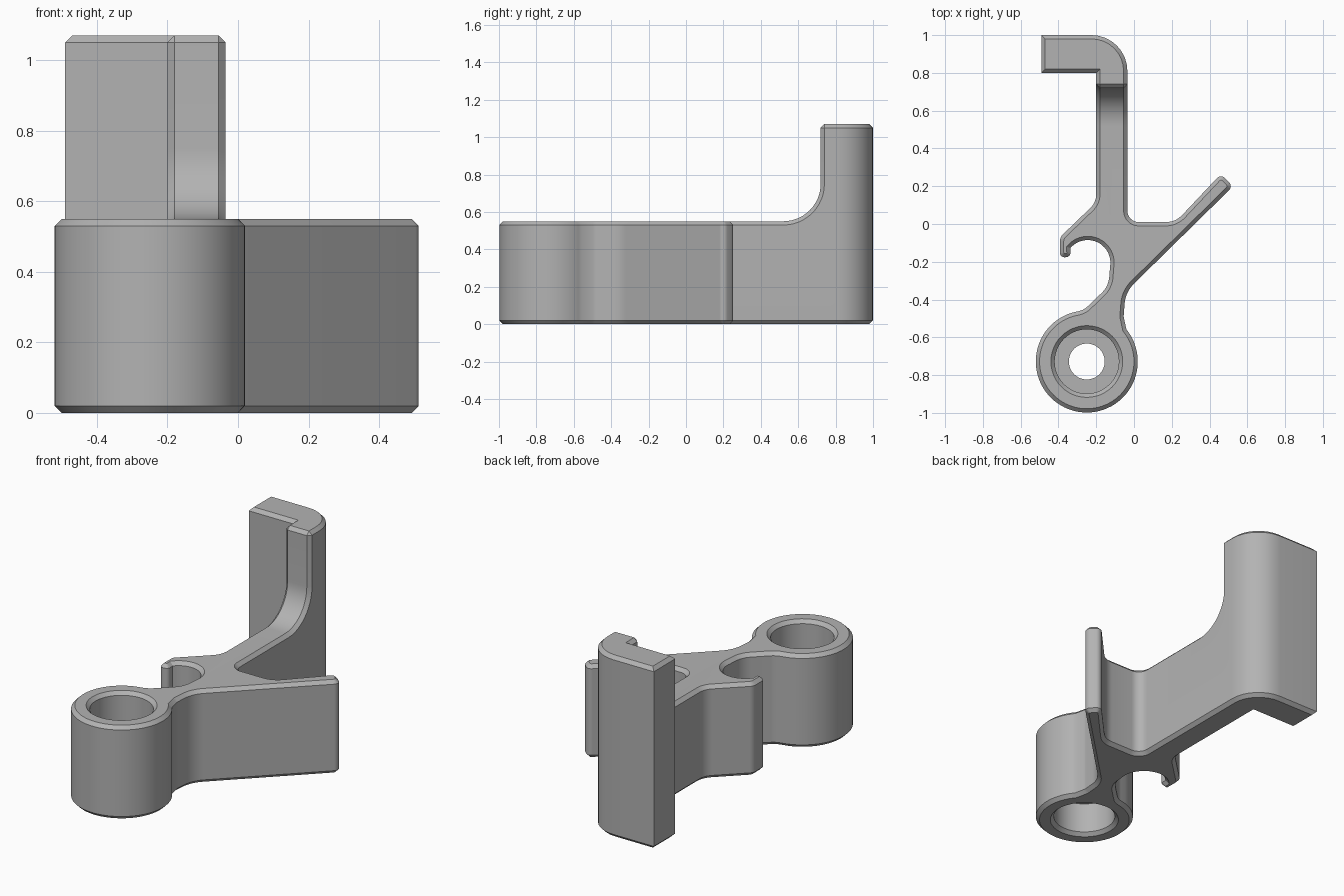
import bpy, bmesh, math
from mathutils import Vector

if "Cube" in bpy.data.objects:
    bpy.data.objects.remove(bpy.data.objects["Cube"])

BASE_H, TOP_H, CHAMFER = 0.55, 1.07, 0.02
RING = Vector((-0.25, -0.728))


def arc(center, r, a0, a1, n):
    """Points on an arc, angles in degrees."""
    angles = [math.radians(a0 + (a1 - a0) * i / n) for i in range(n + 1)]
    return [(center[0] + r * math.cos(a), center[1] + r * math.sin(a)) for a in angles]


def fillet(corners, n=8):
    """Round each (x, y, radius) corner of a closed outline."""
    out = []
    for i, (x, y, r) in enumerate(corners):
        p = Vector((x, y))
        if r == 0:
            out.append((x, y))
            continue
        d1 = Vector(corners[i - 1][:2]) - p
        d2 = Vector(corners[(i + 1) % len(corners)][:2]) - p
        limit = 0.48 * min(d1.length, d2.length)
        d1.normalize()
        d2.normalize()
        half = d1.angle(d2) / 2
        t = min(r / math.tan(half), limit)
        c = p + (d1 + d2).normalized() * (t / math.cos(half))
        u, v = p + d1 * t - c, p + d2 * t - c
        a0, a1 = math.atan2(u.y, u.x), math.atan2(v.y, v.x)
        sweep = (a1 - a0 + math.pi) % (2 * math.pi) - math.pi
        out += arc(c, u.length, math.degrees(a0), math.degrees(a0 + sweep), n)
    return out


def prism(name, points, lo, hi, along_x=False):
    """Extrude a 2D outline along z, or along x for a (y, z) outline."""
    bm = bmesh.new()
    place = (lambda a, b: (lo, a, b)) if along_x else (lambda a, b: (a, b, lo))
    face = bm.faces.new([bm.verts.new(place(a, b)) for a, b in points])
    new = bmesh.ops.extrude_face_region(bm, geom=[face])["geom"]
    shift = (hi - lo, 0, 0) if along_x else (0, 0, hi - lo)
    bmesh.ops.translate(bm, verts=[g for g in new if isinstance(g, bmesh.types.BMVert)], vec=shift)
    bmesh.ops.recalc_face_normals(bm, faces=bm.faces[:])
    mesh = bpy.data.meshes.new(name)
    bm.to_mesh(mesh)
    bm.free()
    obj = bpy.data.objects.new(name, mesh)
    bpy.context.scene.collection.objects.link(obj)
    return obj


def sharp(points):
    return [(x, y, 0) for x, y in points]


# Plan outline: ring, diagonal strut, hooked arm, clip socket
corners = sharp(arc(RING, 0.27, 107, 399, 64))
corners += [(-0.055, -0.49, 0.05), (-0.045, -0.36, 0.2),
            (0.525, 0.2, 0.03), (0.46, 0.265, 0.03),
            (0.22, 0.01, 0.12), (-0.035, 0.01, 0.06),
            (-0.035, 1, 0.19), (-0.49, 1, 0), (-0.49, 0.8, 0), (-0.2, 0.8, 0),
            (-0.2, 0.115, 0.1), (-0.392, -0.07, 0.05),
            (-0.392, -0.18, 0.03), (-0.335, -0.172, 0.026)]
corners += sharp(arc((-0.245, -0.205), 0.12, 140, -10, 20))
corners += [(-0.135, -0.33, 0.15), (-0.265, -0.455, 0.1)]
bracket = prism("hooked_bracket", fillet(corners), 0, TOP_H)

# Cutters: low deck with curved rise to the arm, two bores, through hole
deck = [(-1.2, BASE_H)] + arc((0.52, BASE_H + 0.2), 0.2, -90, 0, 12)
deck += [(0.72, 1.3), (-1.2, 1.3)]
cutters = [prism("deck_cutter", deck, -1, 1, along_x=True)]
for name, r, lo, hi in (("upper_bore_cutter", 0.17, 0.35, 0.8),
                        ("lower_bore_cutter", 0.17, -0.2, 0.2),
                        ("pin_hole_cutter", 0.095, -0.3, 0.9)):
    cutters.append(prism(name, arc(RING, r, 0, 352.5, 47), lo, hi))
for cutter in cutters:
    cutter.hide_render = True
    mod = bracket.modifiers.new(cutter.name, "BOOLEAN")
    mod.operation, mod.solver, mod.object = "DIFFERENCE", "EXACT", cutter

# Bake the cuts and drop the cutters
bpy.context.view_layer.update()
graph = bpy.context.evaluated_depsgraph_get()
mesh = bpy.data.meshes.new_from_object(bracket.evaluated_get(graph))
bracket.modifiers.clear()
bracket.data = mesh
mesh.name = "hooked_bracket"
for cutter in cutters:
    bpy.data.objects.remove(cutter)

# Chamfer the rims above and below, and the front edges of the arm
bm = bmesh.new()
bm.from_mesh(mesh)
bmesh.ops.remove_doubles(bm, verts=bm.verts[:], dist=0.0001)


def is_rim(edge):
    if len(edge.link_faces) != 2 or not edge.is_convex:
        return False
    if edge.calc_face_angle(0) < math.radians(40):
        return False
    zs = [v.co.z for v in edge.verts]
    return max(zs) < 0.001 or min(zs) > BASE_H - 0.001


rims = [e for e in bm.edges if is_rim(e)]
bmesh.ops.bevel(bm, geom=rims, offset=CHAMFER, offset_type="OFFSET", segments=1,
                profile=0.5, affect="EDGES", clamp_overlap=False)
bm.to_mesh(mesh)
bm.free()

# Smooth curves, crisp chamfers
mesh.polygons.foreach_set("use_smooth", [True] * len(mesh.polygons))
mesh.set_sharp_from_angle(angle=math.radians(30))

# Single grey plastic
grey = bpy.data.materials.new("plain_grey")
grey.use_nodes = True
grey.diffuse_color = (0.45, 0.45, 0.45, 1)
grey.node_tree.nodes["Principled BSDF"].inputs["Base Color"].default_value = grey.diffuse_color
mesh.materials.clear()
mesh.materials.append(grey)
